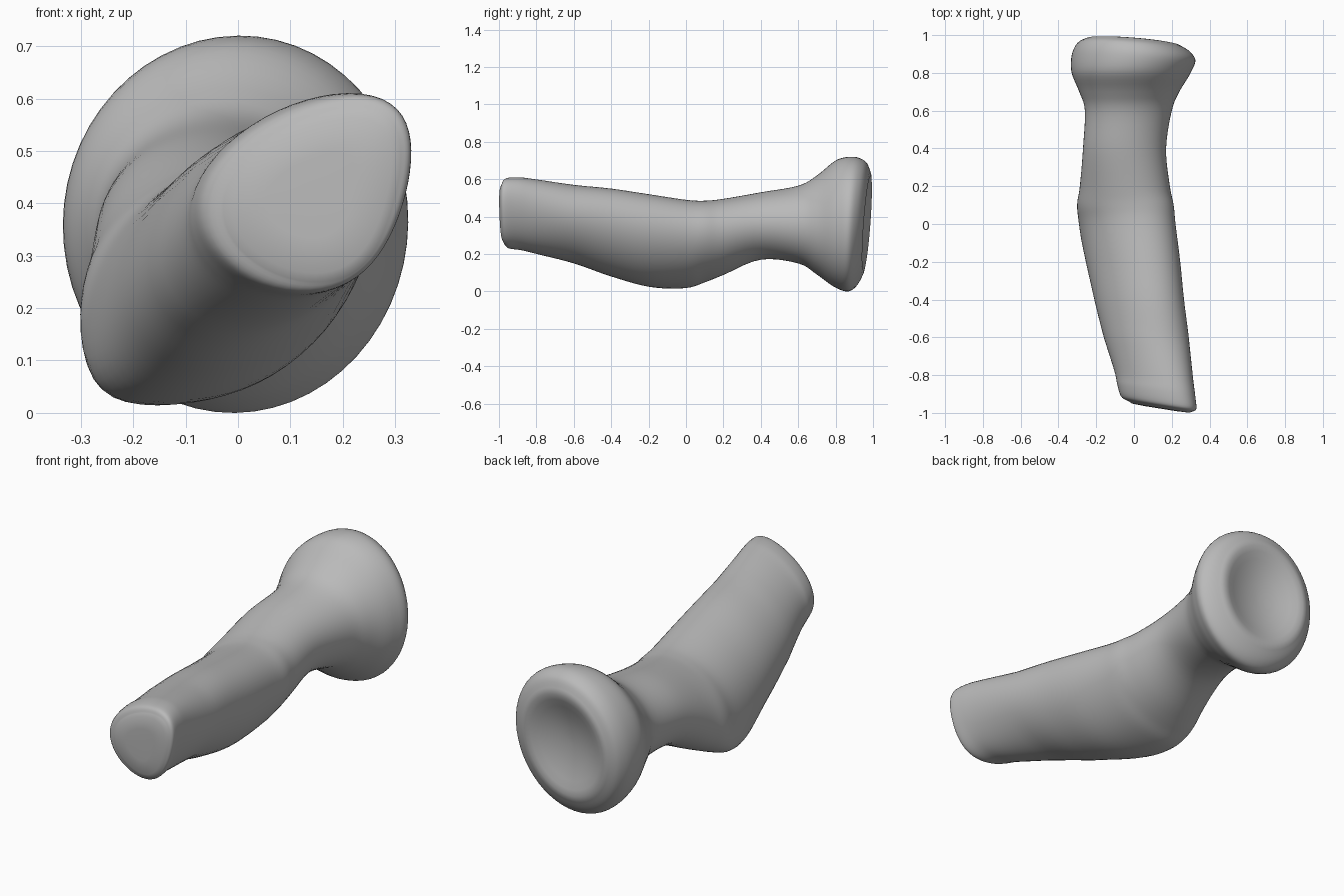
import bpy, bmesh, math
from mathutils import Vector

cube = bpy.data.objects.get("Cube")
if cube:
    bpy.data.objects.remove(cube, do_unlink=True)

SIDES = 56
STEPS = 5

# Shaft stations: y, x min, x max, z min, z max, diagonal skew
STATIONS = [
    (-.965, -.03, .305, .25, .58, .12),
    (-.945, -.07, .325, .23, .605, .12),
    (-.88, -.09, .32, .22, .61, .13),
    (-.8, -.105, .31, .2, .6, .14),
    (-.6, -.16, .29, .15, .57, .15),
    (-.4, -.21, .265, .08, .55, .16),
    (-.2, -.25, .245, .03, .52, .16),
    (0, -.28, .22, .03, .49, .15),
    (.1, -.295, .21, .055, .485, .13),
    (.2, -.285, .19, .09, .495, .09),
    (.4, -.27, .17, .17, .53, .03),
    (.6, -.26, .2, .15, .565, 0),
    (.7, -.29, .24, .09, .62, 0),
    (.8, -.33, .3, .02, .7, 0),
    (.88, -.33, .325, 0, .72, .01),
    (.935, -.3, .295, .03, .695, .01),
    (.965, -.25, .24, .09, .64, .01),
]


def clamp(v):
    return max(0.0, min(1.0, v))


def spline(a, b, c, d, t):
    return tuple(
        q + t / 2 * (r - p + t * (2 * p - 5 * q + 4 * r - s + t * (3 * (q - r) + s - p)))
        for p, q, r, s in zip(a, b, c, d))


def section(station, scale=1.0):
    """Skewed oval ring, with the two ends tilted as the bone surfaces are."""
    y, x0, x1, z0, z1, skew = station
    cx, cz = (x0 + x1) / 2, (z0 + z1) / 2
    front = clamp((-.6 - y) / .34)
    head = clamp((y - .82) / .12)
    knob = .03 * math.exp(-((y + .03) / .2) ** 2)
    ring = []
    for i in range(SIDES):
        t = math.tau * i / SIDES
        # Shaft end is shifted into a rounded wedge, mid shaft has a low side knob
        bend = front * .05 * math.sin(t + skew) ** 2
        bump = knob * max(0, -math.cos(t - math.pi / 4)) ** 6
        dx = scale * ((x1 - x0) / 2 * math.cos(t - skew) + bend - bump)
        dz = scale * ((z1 - z0) / 2 * math.sin(t + skew) - bump)
        tilt = front * -.16 * dx + head * (.075 * dz - .08 * dx)
        ring.append(Vector((cx + dx, y + tilt, cz + dz)))
    return ring


# Shaft, neck and flared head as one loft
rings = []
last = len(STATIONS) - 1
for k in range(last):
    quad = [STATIONS[max(0, min(last, k + j))] for j in (-1, 0, 1, 2)]
    for step in range(STEPS):
        rings.append(section(spline(*quad, step / STEPS)))
rings.append(section(STATIONS[-1]))

# Shallow dish in the head
for scale, depth in ((.92, -.003), (.82, .004), (.68, .018), (.48, .036), (.25, .048), (.06, .052)):
    y, *rest = STATIONS[-1]
    rings.append(section((y - depth, *rest), scale))

# Nearly flat cut face at the shaft end
cut = []
for scale, bulge in ((.06, .012), (.5, .012), (.9, .009)):
    y, *rest = STATIONS[0]
    cut.append(section((y - bulge, *rest), scale))
rings = cut + rings

bm = bmesh.new()
loops = [[bm.verts.new(p) for p in ring] for ring in rings]
for a, b in zip(loops, loops[1:]):
    for i in range(SIDES):
        j = (i + 1) % SIDES
        bm.faces.new((a[i], a[j], b[j], b[i]))
bm.faces.new(loops[0])
bm.faces.new(loops[-1])
bmesh.ops.recalc_face_normals(bm, faces=bm.faces)
mesh = bpy.data.meshes.new("bone")
bm.to_mesh(mesh)
bm.free()

bone = bpy.data.objects.new("bone", mesh)
bpy.context.collection.objects.link(bone)

grey = bpy.data.materials.new("plain grey")
grey.use_nodes = True
colour = (.49, .49, .49, 1)
grey.diffuse_color = colour
grey.node_tree.nodes["Principled BSDF"].inputs["Base Color"].default_value = colour
mesh.materials.append(grey)

bpy.context.view_layer.objects.active = bone
bone.select_set(True)
bpy.ops.object.shade_smooth_by_angle(angle=math.radians(40))
